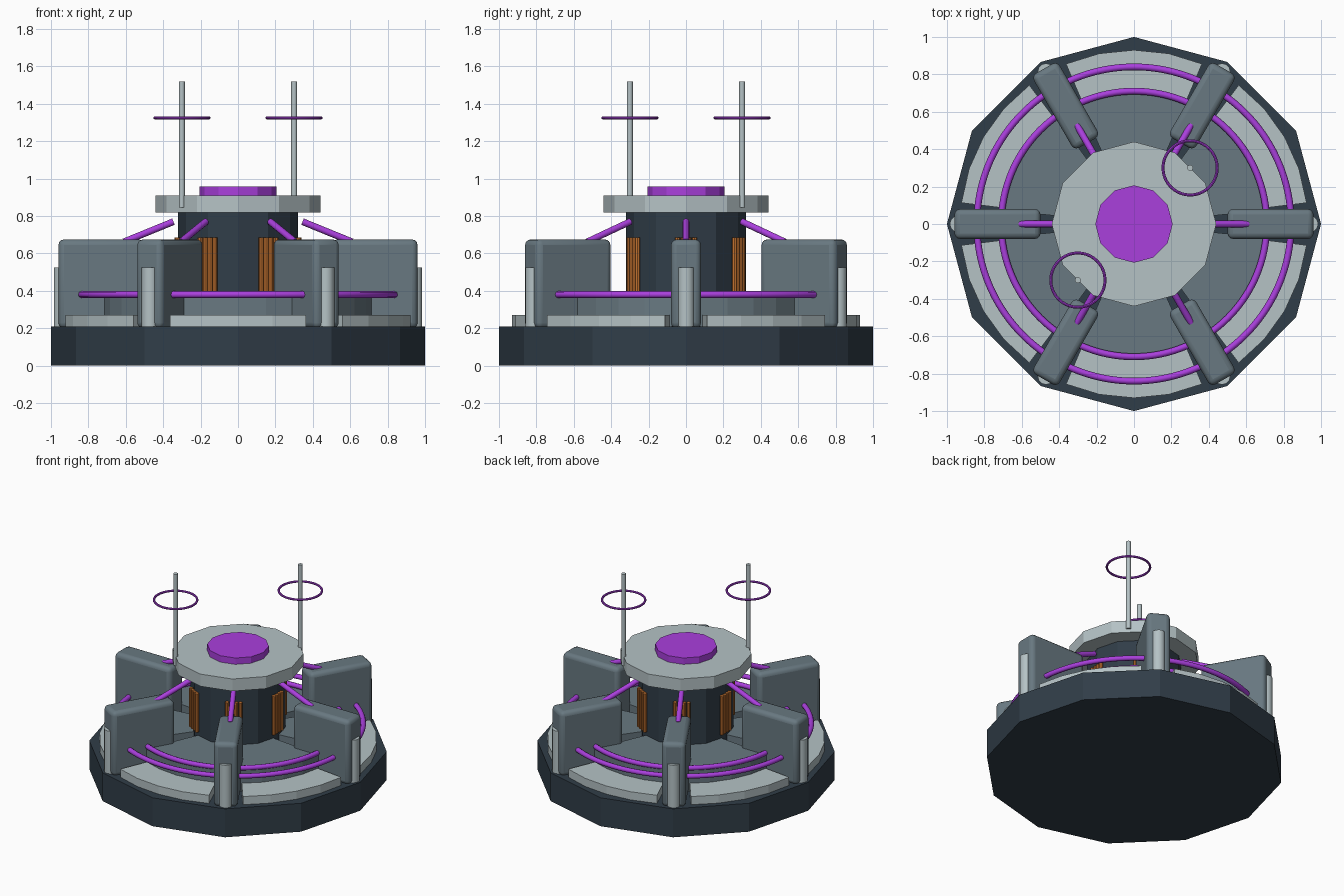
import bpy, bmesh, math
from mathutils import Vector, Matrix

if "Cube" in bpy.data.objects:
    bpy.data.objects.remove(bpy.data.objects["Cube"])


def material(name, rgb):
    m = bpy.data.materials.new(name)
    m.diffuse_color = (*rgb, 1)
    m.use_nodes = True
    m.node_tree.nodes["Principled BSDF"].inputs["Base Color"].default_value = m.diffuse_color
    return m


DARK = material("dark_steel", (0.03, 0.047, 0.065))
MID = material("mid_steel", (0.14, 0.19, 0.22))
LIGHT = material("light_steel", (0.46, 0.54, 0.56))
PURPLE = material("purple_glow", (0.40, 0.05, 0.72))
COPPER = material("copper", (0.55, 0.17, 0.03))


def finish(ob, name, mat, smooth=False):
    ob.name = name
    ob.data.materials.append(mat)
    if smooth:
        bpy.ops.object.shade_smooth_by_angle(angle=math.radians(40))
    return ob


def cylinder(name, mat, r, z0, z1, x=0, y=0, sides=12, smooth=False):
    bpy.ops.mesh.primitive_cylinder_add(vertices=sides, radius=r, depth=z1 - z0,
                                        location=(x, y, (z0 + z1) / 2))
    return finish(bpy.context.object, name, mat, smooth)


def rod(name, mat, a, b, r):
    a, b = Vector(a), Vector(b)
    d = b - a
    bpy.ops.mesh.primitive_cylinder_add(vertices=12, radius=r, depth=d.length, location=(a + b) / 2,
                                        rotation=d.to_track_quat('Z', 'Y').to_euler())
    return finish(bpy.context.object, name, mat, True)


def polar(r, a, z=0):
    return (r * math.cos(a), r * math.sin(a), z)


def sector(name, mat, r0, r1, z0, z1, mid, half, n=4):
    """Faceted arc-shaped slab."""
    bm = bmesh.new()
    angles = [mid - half + 2 * half * i / n for i in range(n + 1)]
    loop = [polar(r1, a, z0) for a in angles] + [polar(r0, a, z0) for a in reversed(angles)]
    face = bm.faces.new([bm.verts.new(p) for p in loop])
    ext = bmesh.ops.extrude_face_region(bm, geom=[face])
    top = [v for v in ext["geom"] if isinstance(v, bmesh.types.BMVert)]
    bmesh.ops.translate(bm, verts=top, vec=(0, 0, z1 - z0))
    bmesh.ops.recalc_face_normals(bm, faces=bm.faces)
    me = bpy.data.meshes.new(name)
    bm.to_mesh(me)
    bm.free()
    ob = bpy.data.objects.new(name, me)
    bpy.context.collection.objects.link(ob)
    return finish(ob, name, mat)


def arc_tube(name, mat, r, z, mid, half, thick, n=20):
    """Curved pipe with capped ends."""
    cu = bpy.data.curves.new(name, 'CURVE')
    cu.dimensions = '3D'
    cu.bevel_depth = thick
    cu.bevel_resolution = 2
    cu.use_fill_caps = True
    sp = cu.splines.new('POLY')
    sp.points.add(n)
    for i, p in enumerate(sp.points):
        p.co = (*polar(r, mid - half + 2 * half * i / n, z), 1)
    ob = bpy.data.objects.new(name, cu)
    bpy.context.collection.objects.link(ob)
    cu.materials.append(mat)
    return ob


# Base, core and hub
cylinder("base", DARK, 1.0, 0, 0.21)
cylinder("core", DARK, 0.32, 0.2, 0.83)
cylinder("hub_plate", LIGHT, 0.44, 0.82, 0.91)
cylinder("hub_light", PURPLE, 0.207, 0.91, 0.957)

for k in range(6):
    a = k * math.pi / 3
    mid = a + math.pi / 6

    # Stepped deck panels between the fins
    sector(f"outer_deck_{k}", LIGHT, 0.68, 0.93, 0.2, 0.27, mid, math.radians(23))
    sector(f"inner_deck_{k}", MID, 0.29, 0.72, 0.2, 0.365, mid, math.radians(24))

    # Glowing pipes above the deck
    for label, r in (("inner", 0.71), ("outer", 0.84)):
        arc_tube(f"{label}_pipe_{k}", PURPLE, r, 0.38, mid, math.radians(25), 0.018)

    # Radial fin
    bpy.ops.mesh.primitive_cube_add(size=1)
    fin = bpy.context.object
    fin.data.transform(Matrix.Diagonal((0.46, 0.16, 0.475, 1)))
    fin.location = polar(0.73, a, 0.4375)
    fin.rotation_euler.z = a
    bev = fin.modifiers.new("rounded", 'BEVEL')
    bev.width = 0.03
    bev.segments = 3
    finish(fin, f"fin_{k}", MID, True)

    # Post at the outer end of the fin
    x, y, _ = polar(0.94, a)
    cylinder(f"fin_post_{k}", LIGHT, 0.045, 0.2, 0.525, x, y, 12, True)

    # Strut from hub to fin
    rod(f"strut_{k}", PURPLE, polar(0.345, a, 0.77), polar(0.61, a, 0.662), 0.018)

    # Copper windings on the core
    for j in range(4):
        off = (j - 1.5) * 0.03
        x = 0.325 * math.cos(a) - off * math.sin(a)
        y = 0.325 * math.sin(a) + off * math.cos(a)
        cylinder(f"winding_{k}_{j}", COPPER, 0.014, 0.4, 0.685, x, y, 8, True)

# Two antennas with floating rings
for side, s in (("right", 1), ("left", -1)):
    cylinder(f"{side}_antenna", LIGHT, 0.016, 0.845, 1.52, 0.3 * s, 0.3 * s, 12, True)
    bpy.ops.mesh.primitive_torus_add(major_radius=0.145, minor_radius=0.008, major_segments=40,
                                     minor_segments=8, location=(0.3 * s, 0.3 * s, 1.325))
    finish(bpy.context.object, f"{side}_antenna_ring", PURPLE, True)
